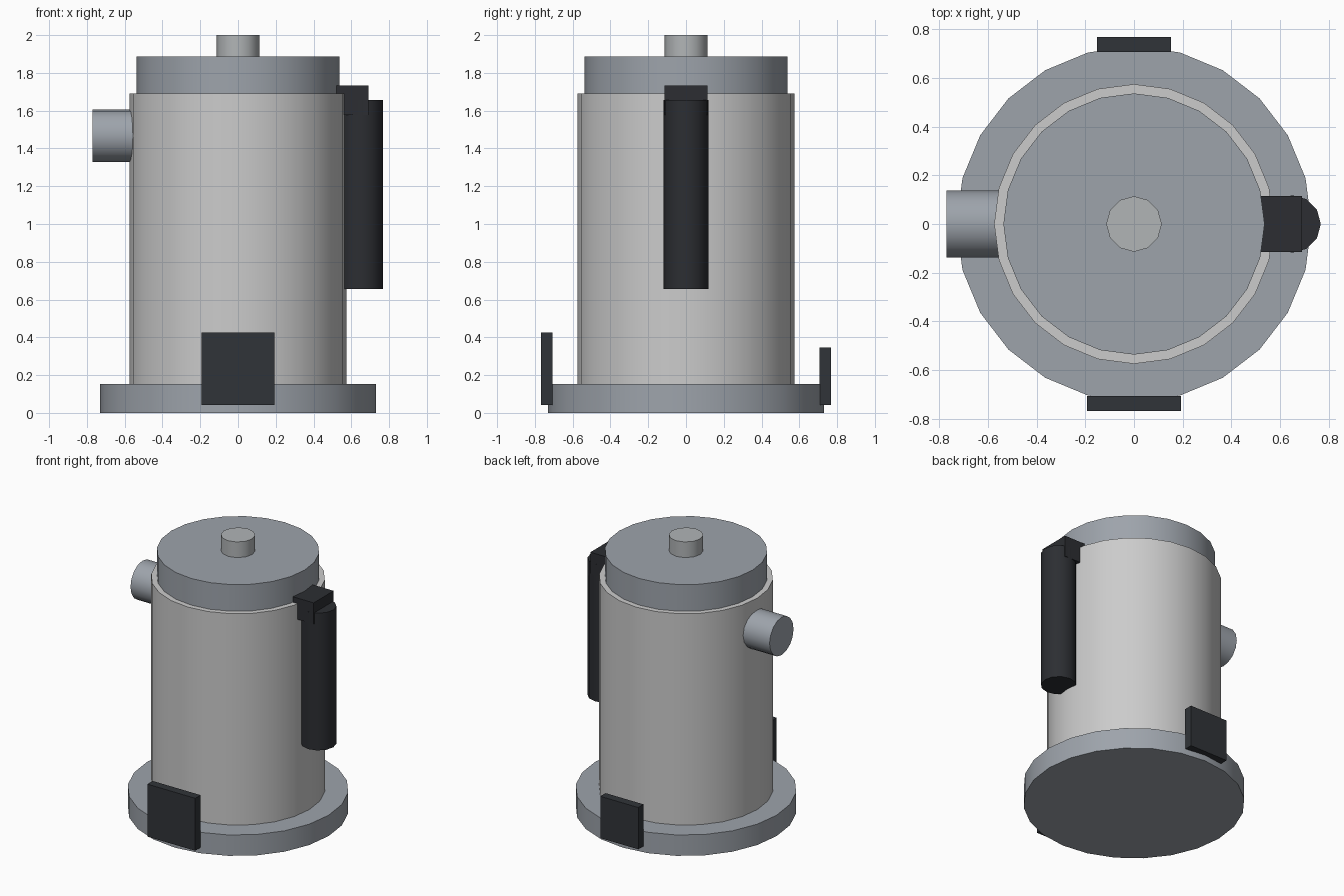
import bpy, math

if "Cube" in bpy.data.objects:
    bpy.data.objects.remove(bpy.data.objects["Cube"])


def material(name, rgb):
    m = bpy.data.materials.new(name)
    m.diffuse_color = (*rgb, 1.0)
    m.use_nodes = True
    m.node_tree.nodes["Principled BSDF"].inputs["Base Color"].default_value = m.diffuse_color
    return m


BODY = material("warm_grey_metal", (0.56, 0.55, 0.54))
STEEL = material("blue_grey_steel", (0.34, 0.37, 0.41))
KNOB = material("light_steel", (0.44, 0.46, 0.47))
DARK = material("dark_plastic", (0.025, 0.027, 0.032))
PLATE = material("dark_plate", (0.03, 0.034, 0.04))


def cylinder(name, radius, start, end, sides, mat, x=0.0, z=None):
    """Upright cylinder from z=start to end, or lying along x if z is given."""
    mid = (start + end) / 2
    lying = z is not None
    bpy.ops.mesh.primitive_cylinder_add(
        vertices=sides, radius=radius, depth=end - start,
        location=(mid, 0, z) if lying else (x, 0, mid),
        rotation=(0, math.pi / 2, 0) if lying else (0, 0, 0))
    ob = bpy.context.object
    ob.name = name
    ob.data.materials.append(mat)
    bpy.ops.object.shade_smooth_by_angle(angle=math.radians(35))
    return ob


def box(name, lo, hi, mat):
    bpy.ops.mesh.primitive_cube_add(
        size=1, location=[(a + b) / 2 for a, b in zip(lo, hi)])
    ob = bpy.context.object
    ob.name = name
    ob.scale = [b - a for a, b in zip(lo, hi)]
    bpy.ops.object.transform_apply(location=False, rotation=False, scale=True)
    ob.data.materials.append(mat)
    return ob


# Stacked round parts
cylinder("base", 0.73, 0.0, 0.152, 24, STEEL)
cylinder("body", 0.575, 0.152, 1.692, 24, BODY)
cylinder("lid", 0.537, 1.692, 1.886, 24, STEEL)
cylinder("lid_knob", 0.114, 1.886, 2.0, 12, KNOB)

# Spout on the left side
cylinder("spout", 0.138, -0.77, -0.52, 16, STEEL, z=1.467)

# Handle and its top bracket on the right side
cylinder("handle", 0.118, 0.657, 1.657, 12, DARK, x=0.65)
box("handle_bracket", (0.46, -0.115, 1.577), (0.69, 0.115, 1.732), DARK)

# Front and back plates on the base
box("front_plate", (-0.193, -0.768, 0.043), (0.193, -0.707, 0.425), PLATE)
box("back_plate", (-0.153, 0.707, 0.043), (0.153, 0.768, 0.347), PLATE)
